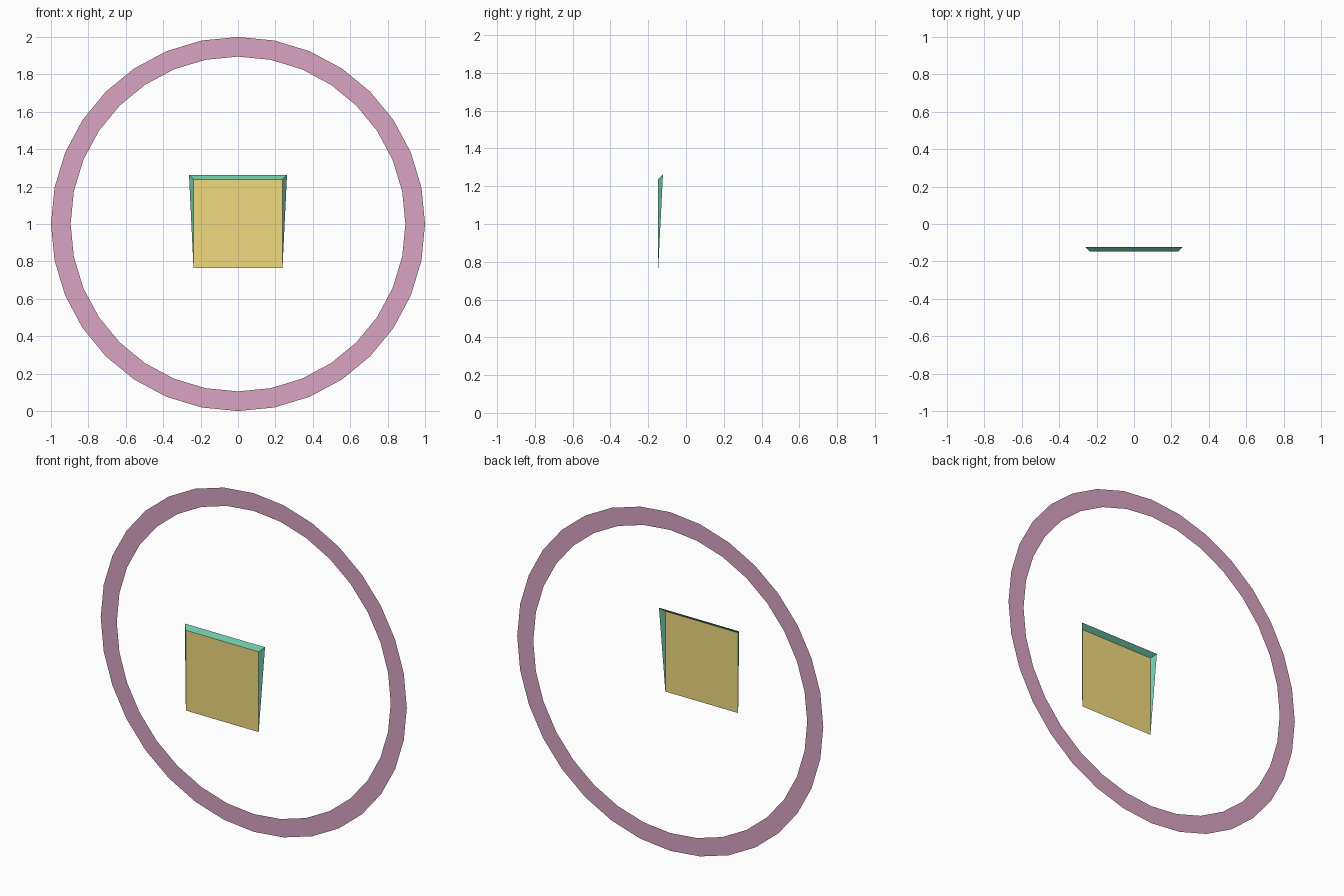
import bpy
import bmesh
from math import sin, cos, tau

if "Cube" in bpy.data.objects:
    bpy.data.objects.remove(bpy.data.objects["Cube"])


def add_part(name, verts, faces, color):
    mesh = bpy.data.meshes.new(name)
    mesh.from_pydata(verts, [], faces)
    mat = bpy.data.materials.new(name + "_color")
    mat.diffuse_color = (*color, 1)
    mat.use_nodes = True
    mat.node_tree.nodes["Principled BSDF"].inputs["Base Color"].default_value = mat.diffuse_color
    mesh.materials.append(mat)
    obj = bpy.data.objects.new(name, mesh)
    bpy.context.collection.objects.link(obj)
    return obj


BACK, FRONT, RIM = 0.147, -0.147, -0.122
CENTER_Z = 1.0

# Flat 32-sided ring at the back, facing the front
SIDES = 32
verts = [(r * sin(tau * i / SIDES), BACK, CENTER_Z + r * cos(tau * i / SIDES))
         for r in (1.0, 0.895) for i in range(SIDES)]
faces = [(i, SIDES + i, SIDES + (i + 1) % SIDES, (i + 1) % SIDES) for i in range(SIDES)]
add_part("outer_ring", verts, faces, (0.70, 0.37, 0.54))

# Square front panel
W, BOTTOM, TOP = 0.238, 0.765, 1.239
panel = [(-W, FRONT, BOTTOM), (W, FRONT, BOTTOM), (W, FRONT, TOP), (-W, FRONT, TOP)]
add_part("front_panel", panel, [(0, 1, 2, 3)], (0.87, 0.70, 0.21))

# Bevelled rim: sloping top strip and tapering sides, open at the back
rim = panel + [(0.262, RIM, 1.263), (-0.262, RIM, 1.263)]
add_part("bevel_rim", rim, [(3, 2, 4, 5), (1, 4, 2), (0, 3, 5)], (0.16, 0.56, 0.38))
